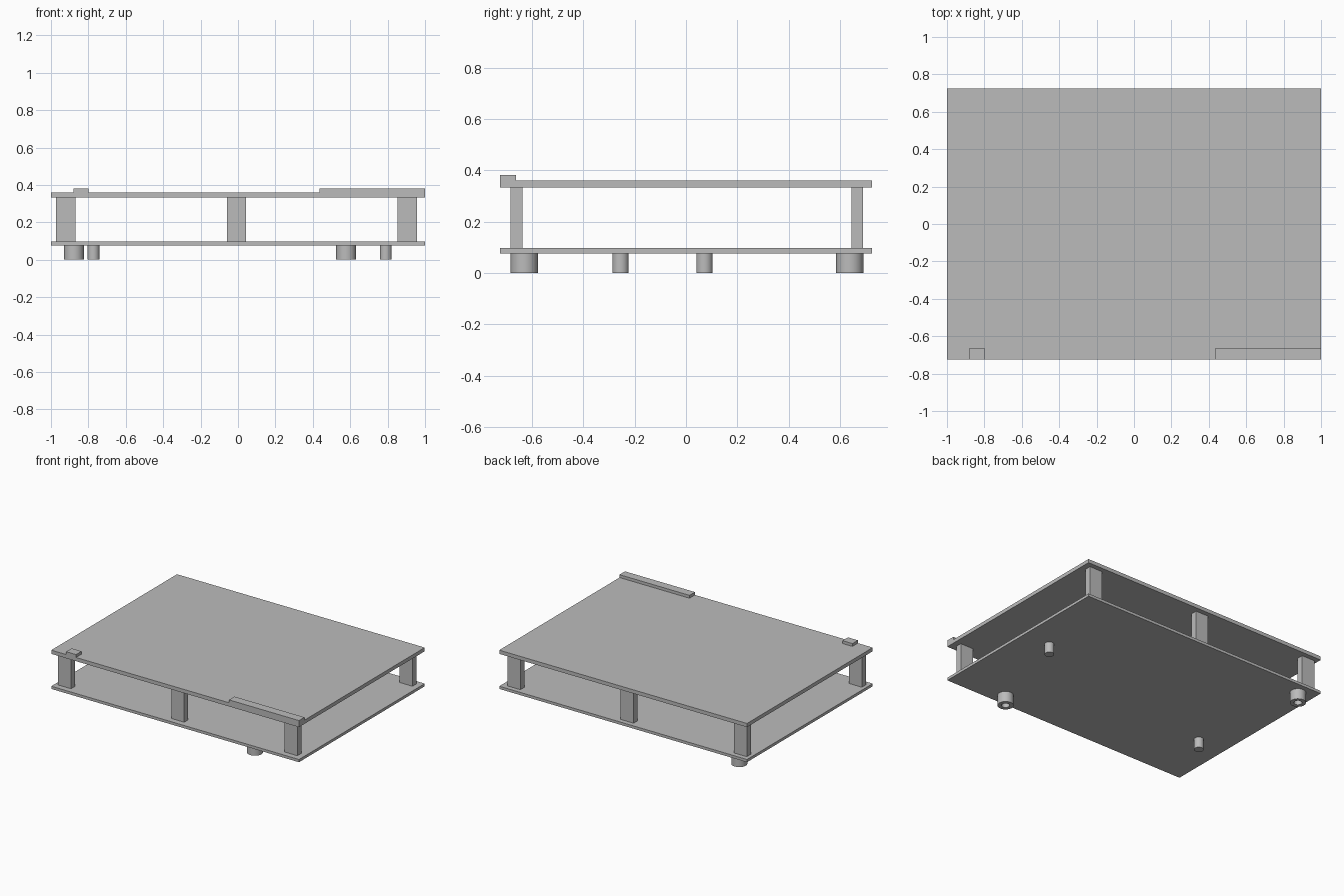
import bpy
import bmesh
from mathutils import Matrix, Vector

cube = bpy.data.objects.get("Cube")
if cube:
    bpy.data.objects.remove(cube, do_unlink=True)

grey = bpy.data.materials.new("plain_grey")
grey.use_nodes = True
colour = (0.5, 0.5, 0.5, 1)
grey.diffuse_color = colour
grey.node_tree.nodes["Principled BSDF"].inputs["Base Color"].default_value = colour


def finish(name, bm):
    bmesh.ops.recalc_face_normals(bm, faces=bm.faces)
    mesh = bpy.data.meshes.new(name)
    bm.to_mesh(mesh)
    bm.free()
    mesh.materials.append(grey)
    obj = bpy.data.objects.new(name, mesh)
    bpy.context.collection.objects.link(obj)
    return obj


def box(name, low, high):
    low, high = Vector(low), Vector(high)
    bm = bmesh.new()
    place = Matrix.Translation((low + high) / 2) @ Matrix.Diagonal((*(high - low), 1))
    bmesh.ops.create_cube(bm, size=1, matrix=place)
    return finish(name, bm)


def foot(name, x, y, radius, bore=0):
    """Spin a rectangular wall profile into a solid or hollow foot."""
    bm = bmesh.new()
    corners = [(bore, 0), (radius, 0), (radius, FLOOR), (bore, FLOOR)]
    verts = [bm.verts.new((x + r, y, z)) for r, z in corners]
    edges = [bm.edges.new((verts[i], verts[(i + 1) % 4])) for i in range(4)]
    if not bore:
        bm.edges.remove(edges[3])
        edges.pop()
    bmesh.ops.spin(bm, geom=verts + edges, cent=(x, y, 0), axis=(0, 0, 1),
                   angle=6.283185, steps=40)
    bmesh.ops.remove_doubles(bm, verts=bm.verts, dist=0.0005)
    obj = finish(name, bm)
    bpy.ops.object.select_all(action="DESELECT")
    obj.select_set(True)
    bpy.context.view_layer.objects.active = obj
    bpy.ops.object.shade_smooth_by_angle(angle=0.6)


HALF_DEPTH = 0.725
FLOOR, LOWER_TOP = 0.077, 0.097
UPPER, UPPER_TOP, TAB_TOP = 0.333, 0.36, 0.381

# Two flat plates
box("lower_plate", (-1, -HALF_DEPTH, FLOOR), (1, HALF_DEPTH, LOWER_TOP))
box("upper_plate", (-1, -HALF_DEPTH, UPPER), (1, HALF_DEPTH, UPPER_TOP))

# Raised tabs along the front edge
for name, x0, x1 in (("short_tab", -0.88, -0.8), ("long_tab", 0.435, 1)):
    box(name, (x0, -HALF_DEPTH, UPPER_TOP), (x1, -0.662, TAB_TOP))

# Three spacer posts on each long side
for row, y in (("front", -0.66), ("back", 0.667)):
    for side, x in (("right", -0.922), ("middle", -0.008), ("left", 0.906)):
        box(f"{row}_{side}_post", (x - 0.052, y - 0.023, LOWER_TOP),
            (x + 0.052, y + 0.023, UPPER))

# Hollow feet and slim solid pegs
foot("front_left_foot", 0.578, -0.63, 0.053, 0.027)
foot("back_right_foot", -0.877, 0.638, 0.053, 0.027)
foot("left_peg", 0.79, 0.072, 0.032)
foot("right_peg", -0.773, -0.255, 0.032)
